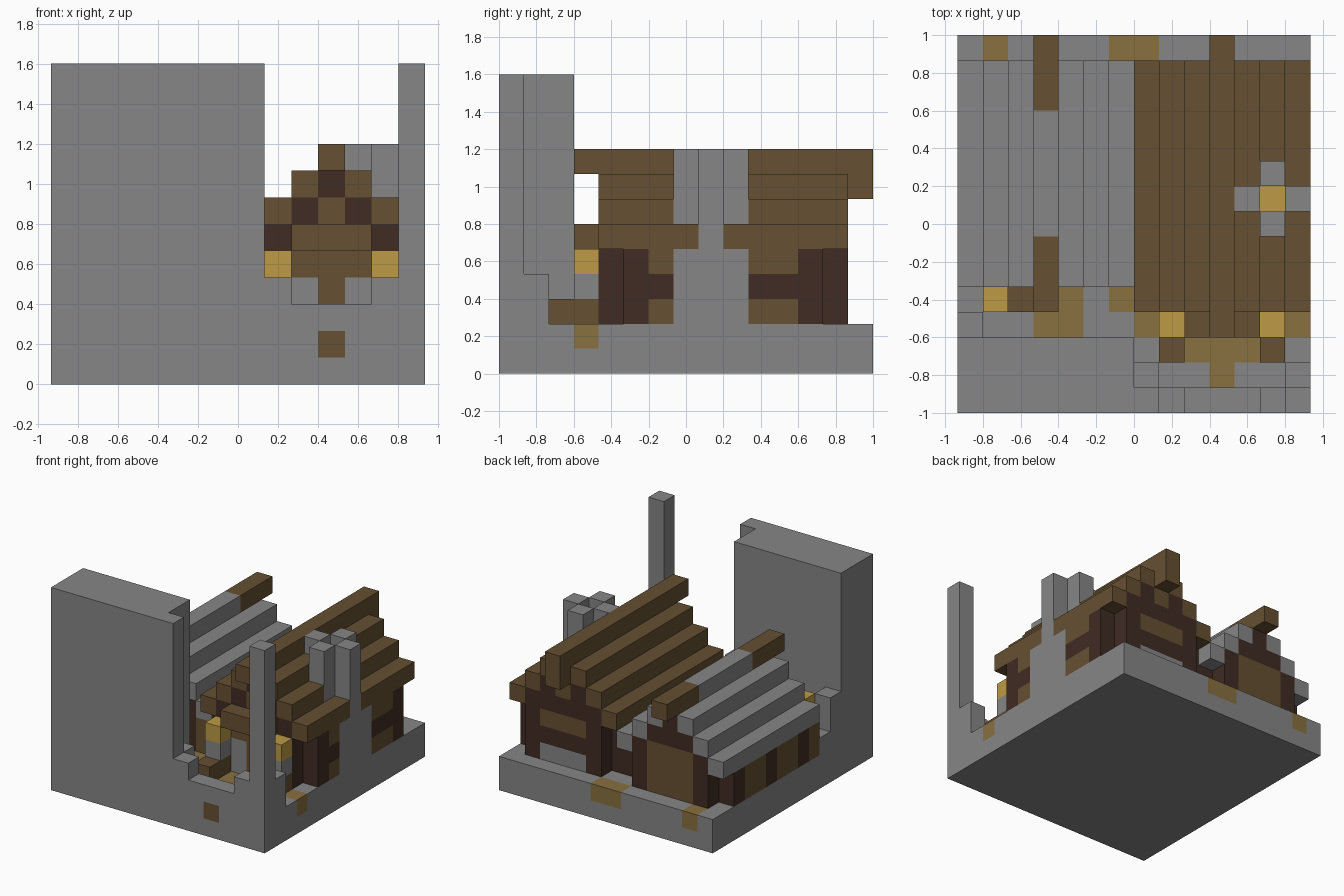
import bpy, bmesh
from mathutils import Vector

cube = bpy.data.objects.get("Cube")
if cube:
    bpy.data.objects.remove(cube)

U = 2 / 15                      # size of one building block
COLOURS = {
    "stone_grey": (0.238, 0.238, 0.238),
    "timber_brown": (0.133, 0.08, 0.032),
    "dark_wood": (0.051, 0.025, 0.017),
    "path_tan": (0.246, 0.162, 0.051),
    "lamp_yellow": (0.503, 0.323, 0.058),
}
GREY, BROWN, DARK, TAN, YELLOW = range(5)

mats = []
for name, rgb in COLOURS.items():
    m = bpy.data.materials.new(name)
    m.use_nodes = True
    m.diffuse_color = (*rgb, 1)
    bsdf = next(n for n in m.node_tree.nodes if n.type == 'BSDF_PRINCIPLED')
    bsdf.inputs["Base Color"].default_value = (*rgb, 1)
    bsdf.inputs["Roughness"].default_value = 0.9
    mats.append(m)

cells = {}                      # block position -> (part, colour)


def span(v):
    return range(v[0], v[1] + 1) if isinstance(v, tuple) else (v,)


def fill(part, colour, xs, ys, zs):
    """Fill an inclusive range of blocks; later fills replace earlier ones."""
    for i in span(xs):
        for j in span(ys):
            for k in span(zs):
                cells[i, j, k] = (part, colour)


def house(side, x0, eave, y0, y1, roof_colour):
    """Stepped-roof house, seven blocks wide, with recessed corners."""
    walls, roof = side + "_house_walls", side + "_house_roof"
    fill(walls, DARK, (x0 + 1, x0 + 5), (y0, y1), (2, eave))
    fill(walls, DARK, (x0, x0 + 6), (y0 + 1, y1 - 1), (2, eave - 1))
    for s in range(4):
        if s:
            fill(walls, DARK, (x0 + s, x0 + 6 - s), (y0, y1), eave + s - 1)
        for i in (x0 + s, x0 + 6 - s):
            fill(roof, roof_colour, i, (y0, y1), eave + s)


# Ground slab with paths
fill("ground_slab", GREY, (0, 13), (0, 14), (0, 1))
for xs, ys in ((1, 14), ((6, 7), 14), ((9, 11), 2), (10, 1), ((9, 11), 3),
               (7, 3), (13, 3), ((3, 4), 3), (4, 4), (6, 4)):
    fill("ground_slab", TAN, xs, ys, 1)
fill("ground_slab", BROWN, 10, 0, 1)

# Tall front wall, post and low garden wall
fill("tall_wall", GREY, (0, 6), (0, 2), (2, 11))
fill("tall_wall", GREY, 7, 0, (2, 11))
fill("front_post", GREY, 13, 0, (2, 11))
fill("garden_wall", GREY, (8, 12), 0, 2)
for i in (8, 12):
    fill("garden_wall", GREY, i, 0, 3)
for i in (7, 13):
    fill("garden_wall", GREY, i, 1, (2, 3))
fill("side_wall", GREY, 0, 3, (2, 4))
fill("side_wall", GREY, 0, 4, 2)

# Large house
house("left", 7, 5, 4, 13, BROWN)
fill("left_house_roof", BROWN, 10, (3, 14), 8)
fill("left_house_roof", BROWN, 10, 14, 7)
w = "left_house_walls"
fill(w, GREY, (9, 11), 4, (2, 3))
fill(w, BROWN, 10, 4, (2, 3))
fill(w, BROWN, (9, 11), 4, (4, 5))
fill(w, BROWN, 10, 4, 6)
fill(w, BROWN, (9, 11), 13, 4)
fill(w, BROWN, 10, 13, 6)
fill(w, GREY, (9, 11), 13, 2)
for ys in (6, (10, 11)):
    for k in (2, 4):
        fill(w, BROWN, 13, ys, k)
fill("door_awning", BROWN, (9, 11), 3, 5)

# Lamp posts with low steps
for i in (8, 12):
    fill("step_block", BROWN, i, 2, 2)
    fill("lamp_post", BROWN, i, 3, 2)
    fill("lamp_post", GREY, i, 3, 3)
    fill("lamp", YELLOW, i, 3, 4)

# Chimney: four shafts round a fire
fill("chimney", GREY, 13, (7, 9), (2, 4))
fill("chimney", GREY, 13, 8, (5, 8))
fill("chimney", GREY, 11, 8, (7, 8))
for j in (7, 9):
    fill("chimney", GREY, 12, j, (6, 8))
cells.pop((12, 8, 6), None)
fill("chimney_fire", YELLOW, 12, 8, 5)

# Small house
house("right", 0, 4, 5, 13, GREY)
fill("right_house_roof", GREY, 3, (7, 11), 7)
fill("right_house_roof", BROWN, 3, (4, 6), 7)
fill("right_house_roof", BROWN, 3, (12, 14), 7)
w = "right_house_walls"
for j in (5, 13):
    fill(w, BROWN, (2, 4), j, (2, 4))
for i in (0, 6):
    for ys in ((7, 8), (10, 11), 5):
        fill(w, BROWN, i, ys, (2, 3))
fill("small_step", BROWN, 2, 4, 2)
fill("small_lamp_post", BROWN, 1, 4, 2)
fill("small_lamp_post", GREY, 1, 4, 3)
fill("small_lamp", YELLOW, 1, 4, 4)


# Build each part from the exposed block sides
def build(part):
    bm = bmesh.new()
    verts = {}

    def vert(p):
        key = tuple(round(c) for c in p)
        if key not in verts:
            verts[key] = bm.verts.new(((key[0] - 7) * U, key[1] * U - 1, key[2] * U))
        return verts[key]

    for pos, (owner, colour) in cells.items():
        if owner != part:
            continue
        for axis in range(3):
            for sign in (0, 1):
                n = list(pos)
                n[axis] += 2 * sign - 1
                if tuple(n) in cells:
                    continue
                a, b = Vector((0, 0, 0)), Vector((0, 0, 0))
                a[(axis + 1) % 3] = 1
                b[(axis + 2) % 3] = 1
                o = Vector(pos)
                o[axis] += sign
                ring = [o, o + a, o + a + b, o + b]
                if not sign:
                    ring.reverse()
                f = bm.faces.new([vert(p) for p in ring])
                f.material_index = colour
    bmesh.ops.dissolve_limit(bm, angle_limit=0.01, verts=bm.verts[:],
                             edges=bm.edges[:], delimit={'MATERIAL'})
    mesh = bpy.data.meshes.new(part)
    bm.to_mesh(mesh)
    bm.free()
    for m in mats:
        mesh.materials.append(m)
    bpy.context.collection.objects.link(bpy.data.objects.new(part, mesh))


for part in sorted({owner for owner, _ in cells.values()}):
    build(part)
